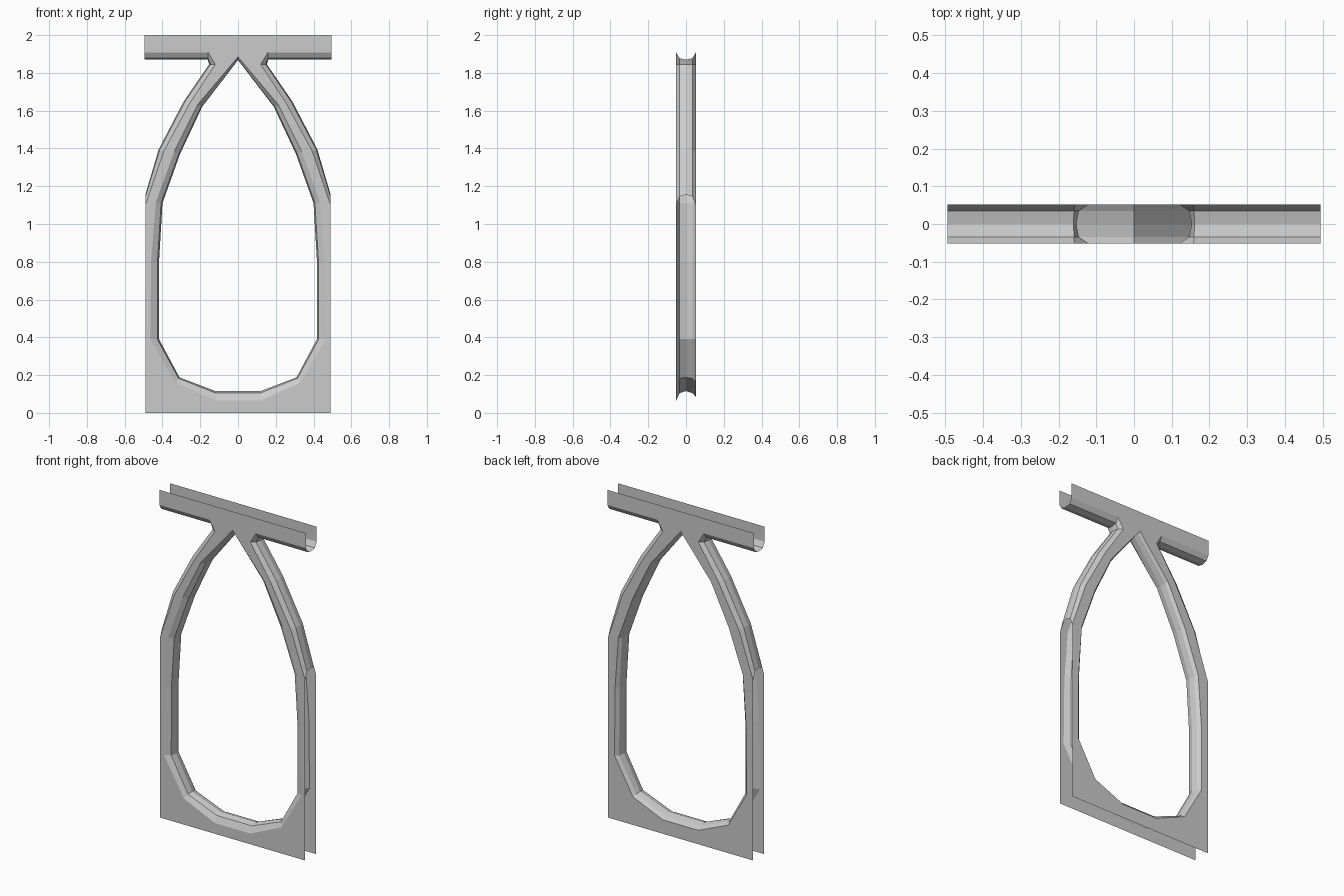
import bpy
from mathutils import Vector

if "Cube" in bpy.data.objects:
    bpy.data.objects.remove(bpy.data.objects["Cube"])

# Half outlines (x, z): at the flat face edge, and at the ridge mid-depth
HOLE_EDGE = [(0, .065), (.12, .065), (.33, .16), (.465, .39), (.46, .80),
             (.435, 1.115), (.337, 1.385), (.215, 1.63), (0, 1.885)]
HOLE_RIDGE = [(0, .115), (.118, .115), (.31, .188), (.418, .39), (.418, .80),
              (.40, 1.11), (.307, 1.37), (.19, 1.62), (0, 1.868)]
OUT_EDGE = [(.49, 1.10), (.393, 1.385), (.255, 1.64), (.12, 1.845),
            (.158, 1.908), (.495, 1.908)]
OUT_RIDGE = [(.49, 1.157), (.42, 1.395), (.287, 1.65), (.153, 1.845),
             (.16, 1.87), (.495, 1.87)]

# Cross-section: (depth y, hole blend, outer blend) from edge to ridge
SECTION = [(-.052, 0, 0), (-.034, .8, .8), (0, 1, 1),
           (.034, .8, .8), (.052, .4, 0)]


def blend(a, b, t, y):
    """Outline between the two given ones, placed at depth y."""
    return [Vector((p[0] + (q[0] - p[0]) * t, y, p[1] + (q[1] - p[1]) * t))
            for p, q in zip(a, b)]


def mirrored_object(name, verts, faces):
    mesh = bpy.data.meshes.new(name)
    mesh.from_pydata(verts, [], faces)
    mesh.update()
    ob = bpy.data.objects.new(name, mesh)
    bpy.context.collection.objects.link(ob)
    mod = ob.modifiers.new("mirror", 'MIRROR')
    mod.use_clip = True
    return ob


def loft(name, rows, flip):
    n = len(rows[0])
    verts = [v for r in rows for v in r]
    faces = []
    for r in range(len(rows) - 1):
        for i in range(n - 1):
            f = [r * n + i, r * n + i + 1, (r + 1) * n + i + 1, (r + 1) * n + i]
            faces.append(f[::-1] if flip else f)
    return mirrored_object(name, verts, faces)


hole_rows = [blend(HOLE_EDGE, HOLE_RIDGE, h, y) for y, h, o in SECTION]
outer_rows = [blend(OUT_EDGE, OUT_RIDGE, o, y) for y, h, o in SECTION]

# Bevelled lining of the arched opening, and outer arch running into the top trough
loft("opening_lining", hole_rows, True)
loft("arch_outside_and_trough", outer_rows, False)

# Flat front and back faces, open between them at the sides, top and bottom
for name, k in (("front_face", 0), ("back_face", -1)):
    y = SECTION[k][0]
    P = lambda x, z: Vector((x, y, z))
    loop = ([P(0, 0), P(.49, 0)] + outer_rows[k] + [P(.495, 2), P(0, 2)]
            + hole_rows[k][::-1])
    order = list(range(len(loop)))
    mirrored_object(name, loop, [order if k == 0 else order[::-1]])
